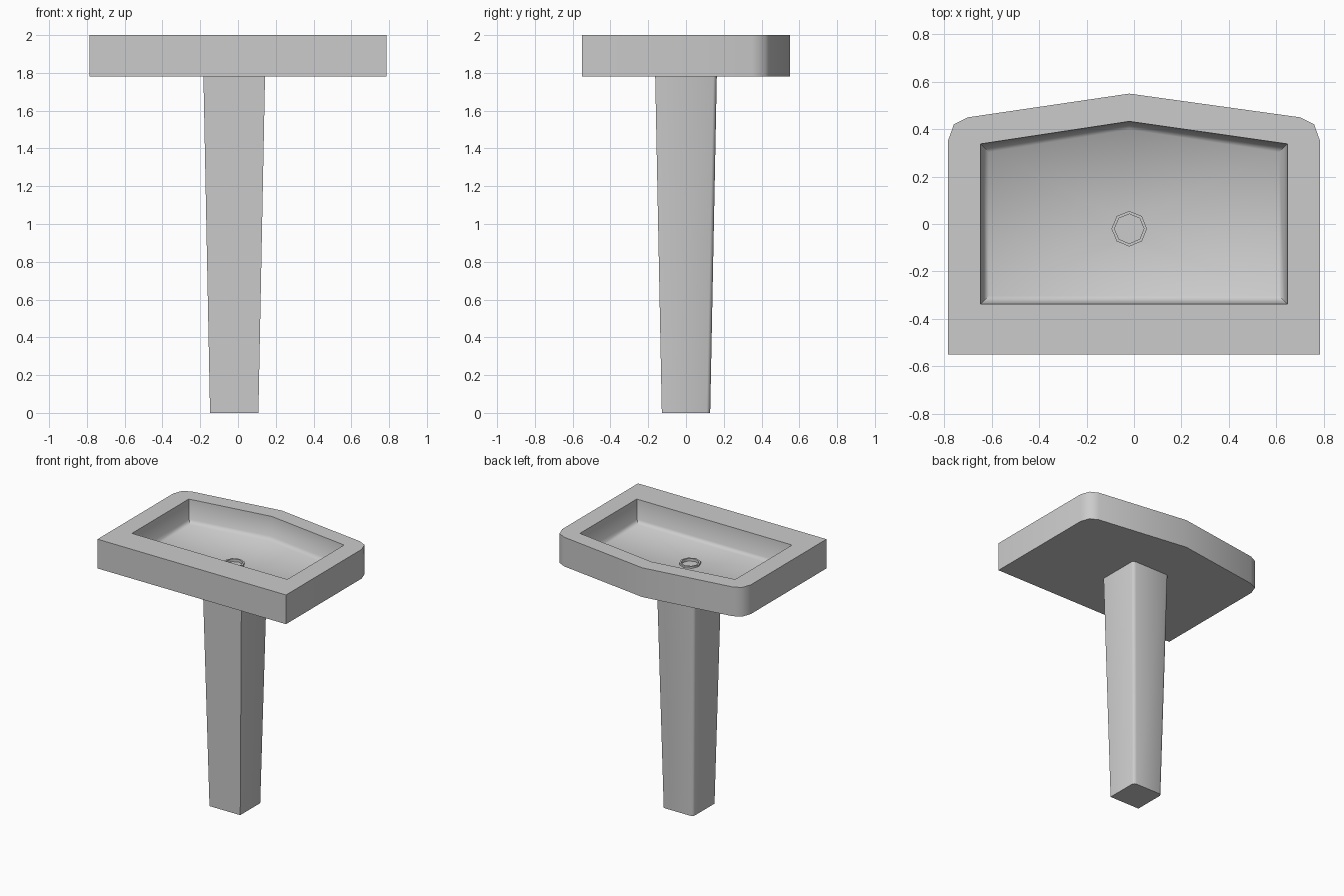
import bpy, bmesh, math

if "Cube" in bpy.data.objects:
    bpy.data.objects.remove(bpy.data.objects["Cube"])

CX, CY = -0.02, -0.02  # drain and pedestal axis


def loop(bm, pts, z):
    return [bm.verts.new((x, y, z)) for x, y in pts]


def bridge(bm, a, b):
    n = len(a)
    for i in range(n):
        j = (i + 1) % n
        bm.faces.new((a[i], a[j], b[j], b[i]))


def fill_between(bm, a, b):
    edges = []
    for ring in (a, b):
        for i in range(len(ring)):
            pair = (ring[i], ring[(i + 1) % len(ring)])
            edges.append(bm.edges.get(pair) or bm.edges.new(pair))
    bmesh.ops.triangle_fill(bm, use_beauty=True, edges=edges)


def finish(bm, name, angle):
    bmesh.ops.recalc_face_normals(bm, faces=bm.faces[:])
    mesh = bpy.data.meshes.new(name)
    bm.to_mesh(mesh)
    bm.free()
    ob = bpy.data.objects.new(name, mesh)
    bpy.context.collection.objects.link(ob)
    bpy.ops.object.select_all(action='DESELECT')
    ob.select_set(True)
    bpy.context.view_layer.objects.active = ob
    bpy.ops.object.shade_smooth_by_angle(angle=math.radians(angle))
    return ob


def inset(pts, d):
    return [(x - math.copysign(d, x) if abs(x) > 0.1 else x,
             y - math.copysign(d, y)) for x, y in pts]


def octagon(r):
    return [(CX + r * math.cos(math.pi * i / 4), CY + r * math.sin(math.pi * i / 4))
            for i in range(8)]


# Basin: outer slab with peaked back edge
outer = [(-0.785, -0.55), (0.785, -0.55), (0.785, 0.35), (0.76, 0.42), (0.70, 0.45),
         (CX, 0.55), (-0.70, 0.45), (-0.76, 0.42), (-0.785, 0.35)]
inner = [(-0.647, -0.338), (0.647, -0.338), (0.647, 0.338), (CX, 0.433), (-0.647, 0.338)]
bm = bmesh.new()
bottom = loop(bm, outer, 1.78)
top = loop(bm, outer, 2.0)
bm.faces.new(bottom)
bridge(bm, bottom, top)

# Recess: rim, walls, softened foot and dished floor
rings = [loop(bm, inset(inner, d), z) for d, z in ((0, 2.0), (0.01, 1.855), (0.035, 1.83))]
fill_between(bm, top, rings[0])
bridge(bm, rings[0], rings[1])
bridge(bm, rings[1], rings[2])

# Drain: low octagonal collar in the floor
drain = [loop(bm, octagon(r), z) for r, z in
         ((0.075, 1.812), (0.075, 1.825), (0.062, 1.825), (0.062, 1.805))]
fill_between(bm, rings[2], drain[0])
for a, b in zip(drain, drain[1:]):
    bridge(bm, a, b)
bm.faces.new(drain[-1])
finish(bm, "basin", 50)


# Pedestal: tapered column with eased back corners
def section(h):
    half = [(h, -h), (h, h - 0.018), (h - 0.008, h - 0.006), (h - 0.025, h)]
    return [(CX + x, y) for x, y in half] + [(CX - x, y) for x, y in reversed(half)]


bm = bmesh.new()
foot = loop(bm, section(0.128), 0.0)
head = loop(bm, section(0.163), 1.78)
bm.faces.new(foot)
bridge(bm, foot, head)
bm.faces.new(head)
finish(bm, "pedestal", 45)
